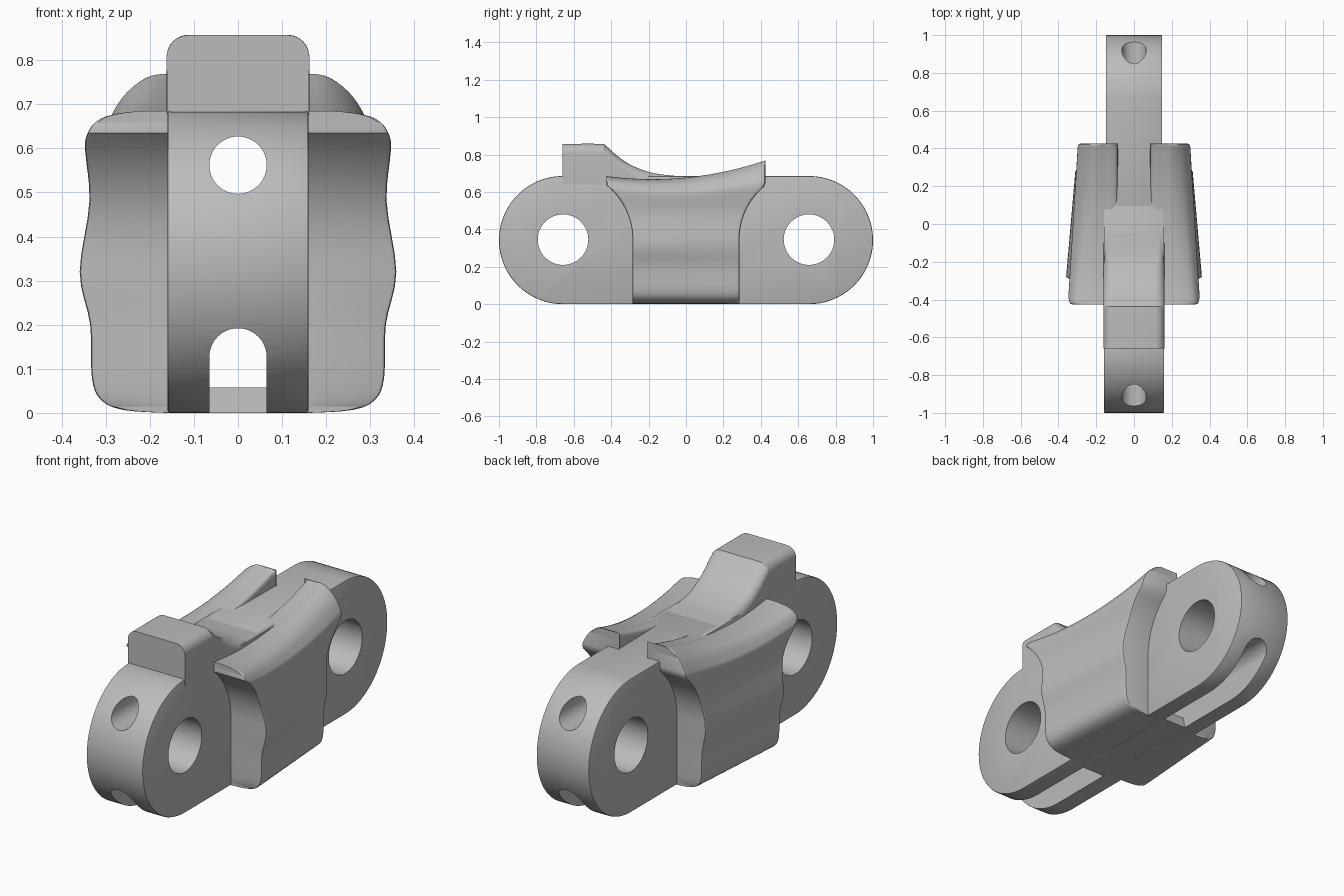
import bpy, bmesh, math
from mathutils import Vector

if "Cube" in bpy.data.objects:
    bpy.data.objects.remove(bpy.data.objects["Cube"], do_unlink=True)

steel = bpy.data.materials.new("plain grey steel")
steel.use_nodes = True
GREY = (0.5, 0.5, 0.5, 1)
steel.diffuse_color = GREY
steel.node_tree.nodes["Principled BSDF"].inputs["Base Color"].default_value = GREY

MID, R, END = 0.3425, 0.3425, 0.6575   # link centre height, end radius, pin position
HOLE = 0.065


def finish(name, bm):
    bmesh.ops.remove_doubles(bm, verts=bm.verts, dist=1e-5)
    bmesh.ops.recalc_face_normals(bm, faces=bm.faces)
    mesh = bpy.data.meshes.new(name)
    bm.to_mesh(mesh)
    bm.free()
    obj = bpy.data.objects.new(name, mesh)
    bpy.context.collection.objects.link(obj)
    mesh.materials.append(steel)
    return obj


def activate(obj):
    bpy.ops.object.select_all(action="DESELECT")
    obj.select_set(True)
    bpy.context.view_layer.objects.active = obj


def smooth(obj, angle=35):
    activate(obj)
    bpy.ops.object.shade_smooth_by_angle(angle=math.radians(angle))


def loft(name, rings):
    """Skin closed rings of points and cap both ends."""
    bm = bmesh.new()
    rows = [[bm.verts.new(p) for p in ring] for ring in rings]
    n = len(rows[0])
    for a, b in zip(rows, rows[1:]):
        for i in range(n):
            bm.faces.new((a[i], a[(i + 1) % n], b[(i + 1) % n], b[i]))
    bm.faces.new(rows[0])
    bm.faces.new(rows[-1])
    return finish(name, bm)


def arc(cx, cy, r, start, stop, n):
    return [(cx + r * math.cos(math.radians(start + (stop - start) * i / n)),
             cy + r * math.sin(math.radians(start + (stop - start) * i / n)))
            for i in range(n + 1)]


def spline(pts, steps):
    """Smooth curve through the points."""
    pts = [Vector(p) for p in pts]
    pts = [pts[0]] + pts + [pts[-1]]
    out = []
    for a, b, c, d in zip(pts, pts[1:], pts[2:], pts[3:]):
        for i in range(steps):
            t = i / steps
            out.append(0.5 * (2 * b + (c - a) * t + (2 * a - 5 * b + 4 * c - d) * t * t
                              + (3 * b - a - 3 * c + d) * t ** 3))
    return out + [pts[-1]]


def along_x(name, outline, x):
    return loft(name, [[(s * x, y, z) for y, z in outline] for s in (-1, 1)])


def along_y(name, outline, y):
    return loft(name, [[(x, s * y, z) for x, z in outline] for s in (-1, 1)])


# Cutters: pin holes, upper bore, arched lower channel
cutters = [along_x("pin_hole_cutter", arc(s * END, 0.345, 0.135, 0, 360, 64)[:-1], 0.5)
           for s in (-1, 1)]
cutters.append(along_y("bore_cutter", arc(0, 0.562, HOLE, 0, 360, 48)[:-1], 1.2))
channel = arc(0, 0.127, HOLE, 0, 180, 24) + [(-HOLE, -0.1), (HOLE, -0.1)]
cutters.append(along_y("channel_cutter", channel, 1.2))

# Link body: two rounded halves, the back one slightly narrower
for name, side, width in (("front_link", -1, 0.16), ("back_link", 1, 0.149)):
    outline = arc(END, MID, R, -90, 90, 48) + [(-0.1, 2 * R), (-0.1, 0)]
    body = along_x(name, [(side * y, z) for y, z in outline], width)
    activate(body)
    bevel = body.modifiers.new("edge", "BEVEL")
    bevel.width, bevel.segments = 0.006, 2
    bevel.limit_method, bevel.angle_limit = "ANGLE", math.radians(50)
    bpy.ops.object.modifier_apply(modifier=bevel.name)
    for cutter in cutters:
        cut = body.modifiers.new("cut", "BOOLEAN")
        cut.operation, cut.solver, cut.object = "DIFFERENCE", "EXACT", cutter
        bpy.ops.object.modifier_apply(modifier=cut.name)
    smooth(body)
for cutter in cutters:
    bpy.data.objects.remove(cutter, do_unlink=True)

# Bridge closing the channel under the middle
bridge = along_x("channel_bridge", [(-0.31, 0), (0.31, 0), (0.3, 0.058), (-0.3, 0.058)], 0.07)
smooth(bridge)

# Drive tooth: rounded top that sweeps down to the link
path = spline([(-0.66, 0.857), (-0.46, 0.857), (-0.43, 0.848), (-0.36, 0.787),
               (-0.28, 0.737), (-0.18, 0.702), (-0.08, 0.688), (0.02, 0.68)], 5)
rings = []
for y, top in path:
    r = min(0.05, (top - 0.645) * 0.7)
    half = 0.162 - r
    section = arc(half, top - r, r, 0, 90, 8) + arc(-half, top - r, r, 90, 180, 8)
    section += [(-0.16, 0.64), (0.16, 0.64)]
    rings.append([(x, y, z) for x, z in section])
smooth(loft("drive_tooth", rings))

# Side wing section: front x, front z, back x, back z
WING = [(0.085, 0, 0.085, 0), (0.16, 0, 0.16, 0), (0.27, 0.007, 0.22, 0.007),
        (0.322, 0.03, 0.26, 0.03), (0.343, 0.08, 0.277, 0.08), (0.347, 0.2, 0.28, 0.2),
        (0.372, 0.32, 0.298, 0.32), (0.346, 0.48, 0.285, 0.48), (0.35, 0.6, 0.297, 0.63),
        (0.343, 0.635, 0.285, 0.68), (0.315, 0.668, 0.25, 0.732), (0.25, 0.683, 0.2, 0.766),
        (0.16, 0.685, 0.15, 0.766), (0.105, 0.684, 0.105, 0.764),
        (0.09, 0.67, 0.087, 0.74), (0.088, 0.6, 0.085, 0.62)]
REACH, GAP = 0.425, 0.372


def half_length(z):
    """Wing ends follow a curve around the pins, then stop flat."""
    rise = min(max(z - 0.345, 0), GAP)
    return min(REACH, END - math.sqrt(max(GAP * GAP - rise * rise, 0)))


def wing_point(p, u):
    def at(y):
        t = (y / REACH + 1) / 2
        sag = 0.05 * (1 - (y / REACH) ** 2) * min(max((p[1] - 0.5) / 0.15, 0), 1)
        return p[0] + (p[2] - p[0]) * t, p[1] + (p[3] - p[1]) * t - sag
    y = u * REACH
    for _ in range(3):
        x, z = at(y)
        y = u * half_length(z)
    return x, y, z


profile = [tuple(v) for v in spline(WING, 4)]
STEPS = 28
us = [-1, -0.99, -0.97] + [-0.94 + 1.88 * i / STEPS for i in range(STEPS + 1)] + [0.97, 0.99, 1]
for name, side in (("left_wing", 1), ("right_wing", -1)):
    bm = bmesh.new()
    grid = []
    for u in us:
        # soft fillet next to each end
        edge = min(max((abs(u) - 0.97) / 0.03, 0), 1)
        pull = 0.01 * (1 - math.sqrt(1 - edge * edge))
        row = []
        for p in profile:
            x, y, z = wing_point(p, u)
            row.append(bm.verts.new((side * max(x - pull, 0.085), y, z)))
        grid.append(row)
    for a, b in zip(grid, grid[1:]):
        for i in range(len(a) - 1):
            bm.faces.new((a[i], a[i + 1], b[i + 1], b[i]))
    # end caps run straight in to the inner wall
    for row in (grid[0], grid[-1]):
        inner = [bm.verts.new((side * 0.08, v.co.y, v.co.z)) for v in row]
        for i in range(len(row) - 1):
            bm.faces.new((row[i], row[i + 1], inner[i + 1], inner[i]))
    smooth(finish(name, bm), 40)
